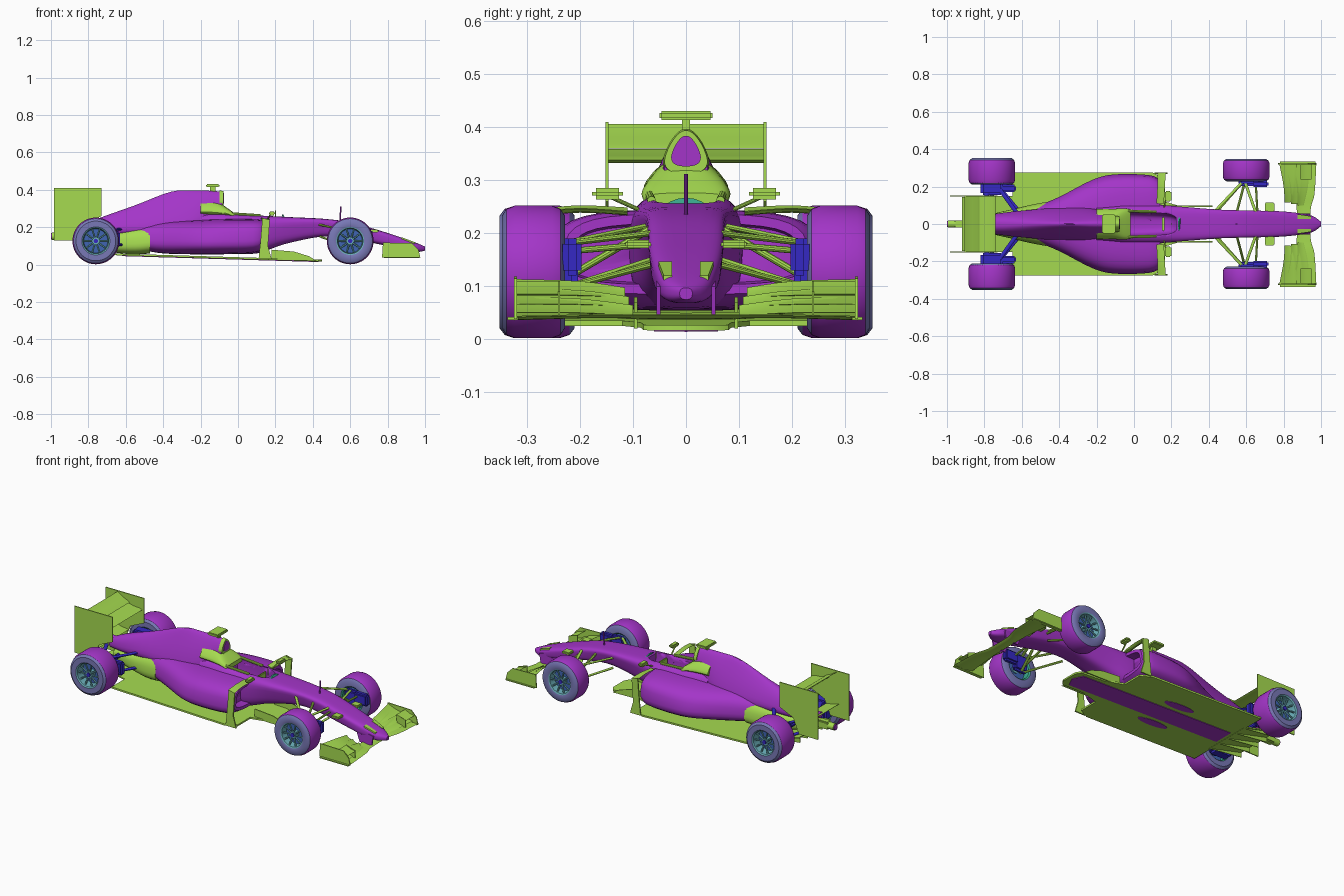
import bpy, bmesh
from math import sin, cos, pi
from mathutils import Vector, Matrix

if "Cube" in bpy.data.objects:
    bpy.data.objects.remove(bpy.data.objects["Cube"])


def material(name, rgb):
    m = bpy.data.materials.new(name)
    m.use_nodes = True
    m.diffuse_color = (*rgb, 1)
    m.node_tree.nodes["Principled BSDF"].inputs["Base Color"].default_value = (*rgb, 1)
    return m


PURPLE = material("purple", (.37, .036, .58))
GREEN = material("lime green", (.38, .71, .08))
BLUE = material("deep blue", (.035, .022, .55))
SLATE = material("slate blue", (.19, .19, .47))
RIM = material("pale teal", (.15, .44, .5))
SPOKE = material("steel blue", (.05, .13, .45))
GLASS = material("sea green", (.04, .38, .25))


def finish(name, bm, *mats):
    bmesh.ops.recalc_face_normals(bm, faces=bm.faces)
    me = bpy.data.meshes.new(name)
    bm.to_mesh(me)
    bm.free()
    for m in mats:
        me.materials.append(m)
    me.shade_smooth()
    me.set_sharp_from_angle(angle=.6)
    ob = bpy.data.objects.new(name, me)
    bpy.context.collection.objects.link(ob)
    return ob


def skin(bm, rings):
    rows = [[bm.verts.new(p) for p in r] for r in rings]
    n = len(rows[0])
    for a, b in zip(rows, rows[1:]):
        for i in range(n):
            bm.faces.new((a[i], a[(i + 1) % n], b[(i + 1) % n], b[i]))
    return [bm.faces.new(r) for r in (rows[0], rows[-1])]


def smooth_path(pts, k=4):
    out = []
    for i in range(len(pts) - 1):
        a, b, c, d = (pts[min(max(j, 0), len(pts) - 1)] for j in range(i - 1, i + 3))
        for t in (s / k for s in range(k)):
            out.append([.5 * (2*q + (r-p)*t + (2*p-5*q+4*r-s)*t*t + (3*q-p-3*r+s)*t**3)
                        for p, q, r, s in zip(a, b, c, d)])
    return out + [list(pts[-1])]


def body(name, stations, mat, inset=0, n=32):
    """Loft of stations: x, half width, bottom, top, roundness, top taper."""
    rings = []
    for x, hw, zb, zt, p, tp in smooth_path(stations):
        ring = []
        for i in range(n):
            c, s = cos(2 * pi * (i + .5) / n), sin(2 * pi * (i + .5) / n)
            c, s = (abs(c) ** p * (1 if c > 0 else -1), abs(s) ** p * (1 if s > 0 else -1))
            f = 1 - tp * (s + 1) / 2 if tp > 0 else 1 + tp * (1 - s) / 2
            ring.append((x, hw * c * f, (zb + zt) / 2 + (zt - zb) / 2 * s))
        rings.append(ring)
    bm = bmesh.new()
    caps = skin(bm, rings)
    bmesh.ops.recalc_face_normals(bm, faces=bm.faces)
    if inset:
        bmesh.ops.inset_individual(bm, faces=caps[:1], thickness=inset, depth=0)
        bmesh.ops.inset_individual(bm, faces=caps[:1], thickness=.004, depth=-.05)
    return finish(name, bm, mat)


def prism(name, pts, lift, mat):
    """Extrude an outline by a function giving its two end positions."""
    bm = bmesh.new()
    skin(bm, [[lift(u, v, e) for u, v in pts] for e in (0, 1)])
    return finish(name, bm, mat)


def side_plate(name, pts, y, mat, t=.006):
    return prism(name, pts, lambda u, v, e: (u, y + (e - .5) * t, v), mat)


def box(name, lo, hi, mat, bevel=0):
    bm = bmesh.new()
    bmesh.ops.create_cube(bm, size=1)
    for v in bm.verts:
        v.co = [a + (b - a) * (c + .5) for a, b, c in zip(lo, hi, v.co)]
    if bevel:
        bmesh.ops.bevel(bm, geom=bm.edges[:], offset=bevel, segments=2, affect='EDGES')
    return finish(name, bm, mat)


def rod(name, a, b, r, mat, flat=1, n=10):
    a, b = Vector(a), Vector(b)
    d = b - a
    bm = bmesh.new()
    bmesh.ops.create_cone(bm, cap_ends=True, segments=n, radius1=r, radius2=r, depth=d.length)
    m = Matrix.Translation((a + b) / 2) @ d.to_track_quat('Z', 'Y').to_matrix().to_4x4()
    bm.transform(m @ Matrix.Diagonal((1, flat, 1, 1)))
    return finish(name, bm, mat)


def wing(name, sections, mat, t=.007):
    """Aerofoil through sections: y, lead x, lead z, trail x, trail z."""
    foil = [(0, 0), (.15, .5), (.5, .4), (1, .1), (1, -.1), (.5, -.6), (.15, -.5)]
    bm = bmesh.new()
    skin(bm, [[(lx + (tx - lx) * u, y, lz + (tz - lz) * u - .006 * sin(pi * u) + v * t)
               for u, v in foil] for y, lx, lz, tx, tz in smooth_path(sections)])
    return finish(name, bm, mat)


def wheel(name, x, y, w, s):
    # revolved tyre and rim, coloured by profile segment
    prof = [(.02, -.3), (.064, -.3), (.067, -.9), (.075, -1), (.106, -1), (.119, -.86),
            (.125, -.6), (.125, .6), (.119, .86), (.106, 1), (.075, 1), (.068, .93),
            (.064, .25), (.02, .25)]
    mats = [3, 4, 4, 1, 1, 0, 0, 0, 1, 1, 2, 2, 3]
    n = 48
    bm = bmesh.new()
    rows = [[bm.verts.new((x + r * cos(2 * pi * i / n), y + s * w * v, .127 + r * sin(2 * pi * i / n)))
             for i in range(n)] for r, v in prof]
    for a, b, m in zip(rows, rows[1:], mats):
        for i in range(n):
            bm.faces.new((a[i], a[(i + 1) % n], b[(i + 1) % n], b[i])).material_index = m
    finish(name, bm, PURPLE, SLATE, RIM, SPOKE, GLASS)
    # spokes and hub
    yo = y + s * w * .7
    for i in range(10):
        c, d = cos(pi * i / 5), sin(pi * i / 5)
        rod(name + "_spoke", (x + .012 * c, yo, .127 + .012 * d),
            (x + .066 * c, yo + s * .006, .127 + .066 * d), .005, RIM, n=6)
    rod(name + "_hub", (x, y - s * w * .4, .127), (x, yo + s * .006, .127), .02, RIM, n=20)
    rod(name + "_nut", (x, yo, .127), (x, yo + s * .012, .127), .012, BLUE, n=12)


# main bodywork
chassis = body("chassis_and_nose", [
    (1.0, .012, .075, .097, .8, 0), (.95, .045, .068, .118, .7, 0), (.86, .061, .085, .15, .55, 0),
    (.75, .072, .11, .185, .5, -.1), (.6, .077, .14, .227, .45, -.2), (.45, .084, .15, .246, .45, -.3),
    (.25, .102, .11, .256, .5, -.3), (.1, .112, .06, .268, .6, -.1), (-.05, .11, .06, .278, .65, 0),
    (-.2, .1, .07, .28, .7, .1)], PURPLE)
pods = body("sidepods", [
    (.14, .245, .085, .236, .55, .1), (.08, .272, .062, .244, .55, .1), (-.1, .282, .055, .244, .6, .15),
    (-.22, .258, .055, .238, .65, .2), (-.4, .158, .06, .23, .7, .2), (-.52, .105, .08, .212, .7, .2)],
    PURPLE, inset=.018)
body("engine_cover", [
    (-.085, .052, .3, .39, .8, .6), (-.14, .075, .22, .395, .8, .65), (-.24, .115, .15, .397, .8, .75),
    (-.36, .125, .12, .39, .85, .8), (-.55, .1, .15, .318, .8, .7), (-.74, .064, .15, .25, .75, .4),
    (-.84, .03, .15, .205, .8, .2)], PURPLE)
body("rear_lower_body", [
    (-.47, .128, .06, .212, .7, .2), (-.55, .112, .055, .2, .7, .2), (-.66, .08, .065, .175, .7, .1),
    (-.8, .045, .09, .16, .7, 0)], GREEN)

# cockpit opening
cutter = body("cockpit_cutter", [(.225, .035, .18, .4, .5, 0), (.17, .056, .14, .4, .5, 0),
                                 (-.05, .066, .14, .4, .5, 0)], PURPLE)
for ob in (chassis, pods):
    mod = ob.modifiers.new("cockpit", 'BOOLEAN')
    mod.operation, mod.object, mod.solver = 'DIFFERENCE', cutter, 'EXACT'
    bpy.context.view_layer.objects.active = ob
    bpy.ops.object.modifier_apply(modifier=mod.name)
bpy.data.objects.remove(cutter)
box("steering_wheel", (.15, -.04, .215), (.162, .04, .25), GREEN, .004)
body("headrest", [(-.02, .082, .25, .276, .6, .1), (-.06, .094, .262, .305, .65, .3),
                  (-.12, .1, .262, .342, .75, .6), (-.2, .1, .266, .345, .75, .6)], GREEN)
prism("windscreen", [(.06 * cos(pi * i / 12), .2 + .055 * sin(pi * i / 12)) for i in range(13)],
      lambda u, v, e: (.24 - 6 * u * u + .008 * e - (v - .25), u, v + .012), GLASS)

# roll hoop, air intake and camera
body("roll_hoop", [(-.078, .052, .312, .394, .85, .6), (-.1, .056, .31, .397, .85, .6)], GREEN)
body("air_intake", [(-.075, .036, .326, .384, .85, .6), (-.08, .036, .326, .384, .85, .6)], PURPLE)
box("camera_post", (-.15, -.008, .385), (-.12, .008, .42), GREEN)
box("camera_pod", (-.17, -.05, .414), (-.1, .05, .431), GREEN, .004)
rod("nose_antenna", (.545, 0, .23), (.55, 0, .312), .004, PURPLE)
rod("rear_antenna", (.2, 0, .25), (.2, 0, .29), .003, GREEN)

# floor, plank and diffuser follow one raked plane
outline = [(-.65, .275), (.1, .275), (.165, .24), (.165, .12), (.28, .085), (.43, .08), (.45, .05)]
outline += [(x, -y) for x, y in reversed(outline)]
prism("floor", outline, lambda u, v, e: (u, v, .03 - .03 * u + .01 * e), GREEN)
prism("plank", [(-.62, -.06), (.4, -.06), (.43, 0), (.4, .06), (-.62, .06)],
      lambda u, v, e: (u, v, .027 - .03 * u + .005 * e), PURPLE)
prism("diffuser", [(-.64, -.15), (-.64, .15), (-.86, .15), (-.86, -.15)],
      lambda u, v, e: (u, v, .048 - .25 * (u + .64) + .008 * e), GREEN)
for i in range(-2, 3):
    side_plate("diffuser_strake", [(-.66, .05), (-.86, .075), (-.86, .105), (-.66, .058)], i * .07, GREEN, .004)

# tail, exhaust and rear light
box("crash_structure", (-.96, -.02, .13), (-.78, .02, .175), GREEN, .006)
rod("exhaust", (-.9, 0, .2), (-.7, 0, .2), .018, PURPLE, n=16)
rod("rear_light_housing", (-.995, 0, .152), (-.94, 0, .152), .02, GREEN, n=16)
rod("rear_light", (-1, 0, .152), (-.994, 0, .152), .017, PURPLE, n=16)

# rear wing
wing("rear_wing_main", [(-.148, -.74, .338, -.85, .358), (.148, -.74, .338, -.85, .358)], GREEN, .012)
wing("rear_wing_flap", [(-.148, -.825, .36, -.905, .405), (.148, -.825, .36, -.905, .405)], GREEN, .009)
wing("beam_wing", [(-.145, -.83, .195, -.92, .215), (.145, -.83, .195, -.92, .215)], GREEN)

# front wing main plane
half = [(.08, .945, .045, .87, .05), (.16, .965, .045, .86, .056), (.325, .975, .042, .85, .05)]
wing("front_wing_main", [(-y, *r) for y, *r in reversed(half)] + half, GREEN)

for s, tag in ((1, "left"), (-1, "right")):
    wheel("front_wheel_" + tag, .6, s * .288, .0595, s)
    wheel("rear_wheel_" + tag, -.76, s * .281, .071, s)

    side_plate("rear_wing_endplate_" + tag, [(-.985, .41), (-.73, .41), (-.73, .26), (-.82, .22),
               (-.86, .13), (-.985, .13)], s * .149, GREEN)

    # front wing flaps, endplate and pylon
    for x, z, inner in ((.895, .05, .1), (.86, .066, .108), (.825, .083, .115)):
        wing("front_flap_" + tag, [(s * inner, x + .012, z - .005, x - .02, z + .014),
             (s * .2, x + .035, z, x - .025, z + .026), (s * .322, x + .045, z, x - .048, z + .03)], GREEN, .005)
    wing("front_cascade_" + tag, [(s * .24, .95, .085, .89, .108), (s * .32, .95, .085, .89, .108)], GREEN)
    side_plate("cascade_support_" + tag, [(.95, .045), (.95, .09), (.89, .11), (.89, .05)], s * .24, GREEN, .004)
    side_plate("front_endplate_" + tag, [(.975, .038), (.965, .08), (.93, .115), (.775, .118), (.77, .038)],
               s * .322, GREEN)
    box("front_wing_foot_" + tag, (.78, s * .325 - .012, .036), (.97, s * .325 + .008, .042), GREEN)
    side_plate("nose_pylon_" + tag, [(.93, .045), (.94, .1), (.82, .13), (.85, .045)], s * .052, PURPLE, .008)
    box("nose_camera_" + tag, (.7, s * .09 - .024, .172), (.75, s * .09 + .024, .187), GREEN, .004)
    prism("nose_inlet_" + tag, [(.875, s * .026), (.945, s * .026), (.945, s * .042), (.875, s * .052)],
          lambda u, v, e: (u, v, .141 - .37 * (u - .88) + .009 * (e - .6)), GREEN)

    # mirrors and cockpit rim
    rod("mirror_stalk_" + tag, (.16, s * .09, .245), (.175, s * .15, .272), .004, GREEN)
    box("mirror_" + tag, (.165, s * .148 - .029, .264), (.2, s * .148 + .029, .285), GREEN, .007)
    rod("cockpit_rim_" + tag, (-.06, s * .07, .274), (.12, s * .065, .262), .008, GREEN)

    # turning vanes, barge boards and underfloor panels
    side_plate("turning_vane_" + tag, [(.11, .03), (.18, .03), (.16, .1), (.17, .24), (.13, .25), (.12, .12)],
               s * .272, GREEN, .008)
    wing("vane_bridge_" + tag, [(s * .11, .16, .24, .12, .248), (s * .2, .165, .246, .125, .252),
                                (s * .274, .17, .24, .125, .246)], GREEN)
    side_plate("barge_board_" + tag, [(.18, .025), (.42, .02), (.38, .045), (.3, .07), (.18, .08)],
               s * .095, GREEN, .006)
    prism("underfloor_panel_" + tag,
          [(-.22 + .1 * cos(pi * i / 8), s * .11 + .025 * sin(pi * i / 8)) for i in range(16)],
          lambda u, v, e: (u, v, .028 - .03 * u + .004 * e), PURPLE)

    # front suspension
    for xa, za, zb in ((.43, .215, .18), (.65, .2, .18), (.44, .15, .095), (.65, .14, .095)):
        rod("front_wishbone_" + tag, (xa, s * .065, za), (.59, s * .235, zb), .008, GREEN, .7)
    rod("front_pushrod_" + tag, (.55, s * .065, .21), (.595, s * .235, .11), .007, GREEN)
    rod("front_track_rod_" + tag, (.66, s * .06, .18), (.65, s * .235, .165), .006, GREEN)
    box("front_upright_" + tag, (.56, s * .222 - .018, .09), (.65, s * .222 + .018, .19), BLUE, .012)
    box("front_brake_duct_" + tag, (.63, s * .215 - .018, .12), (.72, s * .215 + .018, .19), BLUE, .01)

    # rear suspension
    for xa, za, zb in ((-.62, .19, .18), (-.84, .18, .18), (-.6, .11, .09), (-.84, .11, .09)):
        rod("rear_wishbone_" + tag, (xa, s * .05, za), (-.75, s * .23, zb), .011, BLUE, .6)
    rod("rear_driveshaft_" + tag, (-.76, s * .03, .135), (-.76, s * .24, .127), .013, BLUE)
    box("rear_upright_" + tag, (-.82, s * .19 - .035, .075), (-.7, s * .19 + .035, .195), BLUE, .012)
    box("rear_brake_duct_" + tag, (-.71, s * .19 - .02, .1), (-.63, s * .19 + .02, .18), BLUE, .01)
